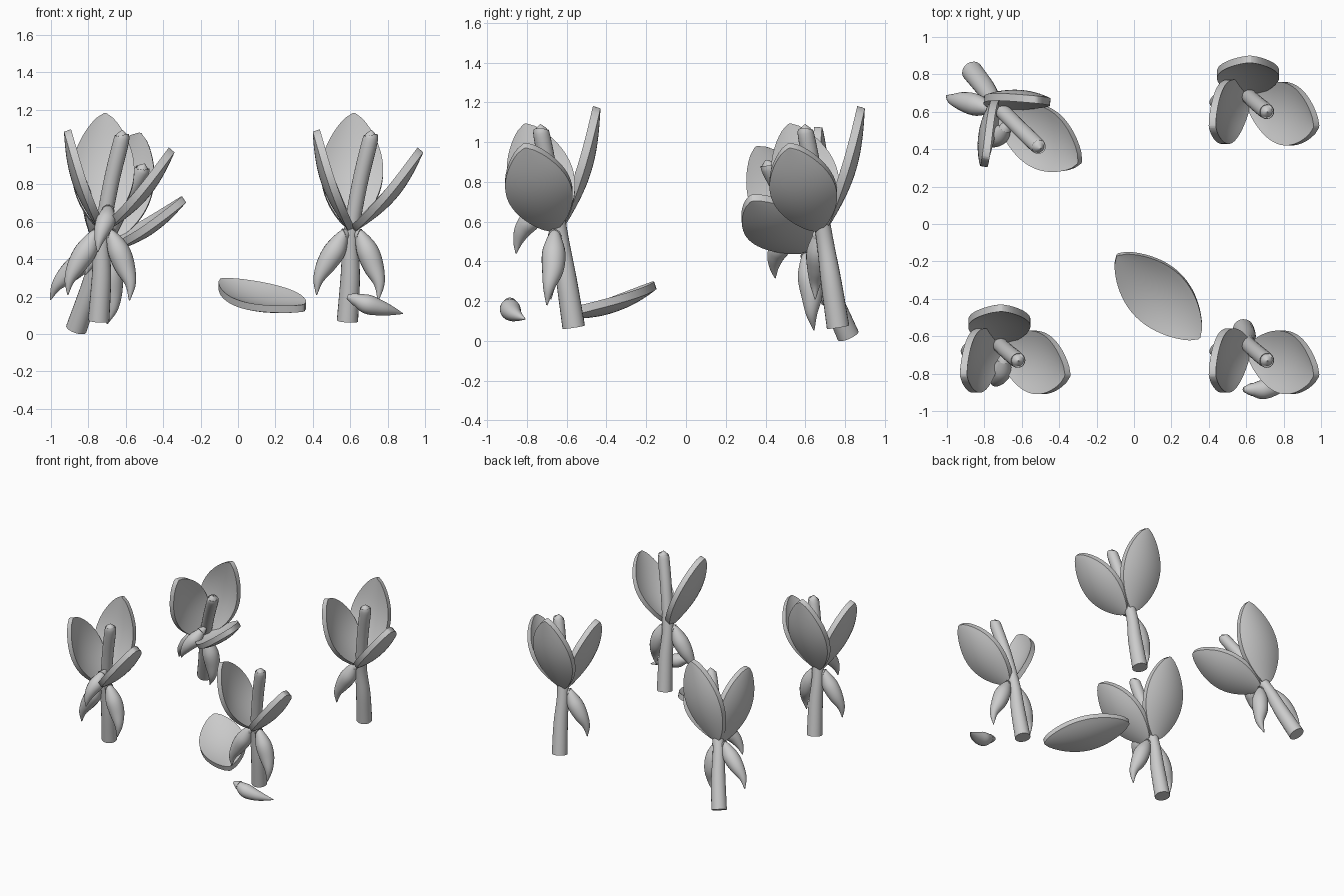
import bpy, bmesh, math
from mathutils import Vector, Matrix, Euler

cube = bpy.data.objects.get("Cube")
if cube:
    bpy.data.objects.remove(cube, do_unlink=True)

grey = bpy.data.materials.new("plain_grey")
grey.use_nodes = True
COLOR = (0.6, 0.6, 0.6, 1)
grey.diffuse_color = COLOR
grey.node_tree.nodes["Principled BSDF"].inputs["Base Color"].default_value = COLOR


def finish(name, bm, matrix):
    """Turn a bmesh into a smooth-shaded object with sharp rims."""
    bmesh.ops.recalc_face_normals(bm, faces=bm.faces)
    mesh = bpy.data.meshes.new(name)
    bm.to_mesh(mesh)
    bm.free()
    mesh.materials.append(grey)
    obj = bpy.data.objects.new(name, mesh)
    obj.matrix_world = matrix
    bpy.context.collection.objects.link(obj)
    bpy.ops.object.select_all(action="DESELECT")
    obj.select_set(True)
    bpy.context.view_layer.objects.active = obj
    bpy.ops.object.shade_smooth_by_angle(angle=math.radians(40))
    return obj


def smooth_path(points, steps=5):
    """Catmull-Rom through (x, y, z, radius) points."""
    pts = [Vector(p) for p in points]
    pts = [2 * pts[0] - pts[1]] + pts + [2 * pts[-1] - pts[-2]]
    out = []
    for a, b, c, d in zip(pts, pts[1:], pts[2:], pts[3:]):
        for i in range(steps):
            t = i / steps
            out.append(0.5 * (2 * b + (c - a) * t + (2 * a - 5 * b + 4 * c - d) * t ** 2
                              + (3 * b - a - 3 * c + d) * t ** 3))
    return out + [pts[-2]]


def tube(name, points, matrix, sides=20):
    """Round tube of varying radius along a path, capped at both ends."""
    path = smooth_path(points)
    bm = bmesh.new()
    rings = []
    side = Vector((1, 0.3, 0.2))
    for i, p in enumerate(path):
        ahead, behind = path[min(i + 1, len(path) - 1)], path[max(i - 1, 0)]
        axis = (ahead - behind).to_3d().normalized()
        side = (side - axis * side.dot(axis)).normalized()
        up = axis.cross(side)
        r = max(p[3], 0.002)
        angles = [2 * math.pi * k / sides for k in range(sides)]
        rings.append([bm.verts.new(p.to_3d() + r * (side * math.cos(a) + up * math.sin(a)))
                      for a in angles])
    for r0, r1 in zip(rings, rings[1:]):
        for k in range(sides):
            n = (k + 1) % sides
            bm.faces.new((r0[k], r0[n], r1[n], r1[k]))
    bm.faces.new(rings[0])
    bm.faces.new(rings[-1])
    return finish(name, bm, matrix)


def leaf(name, base, tip, across, matrix, half_width=0.16, thick=0.04):
    """Thick pointed leaf, cupped so its hollow faces axis x across."""
    base, tip, across = Vector(base), Vector(tip), Vector(across)
    axis = (tip - base).normalized()
    across = (across - axis * across.dot(axis)).normalized()
    normal = axis.cross(across)
    rows, cols = 24, 10
    bm = bmesh.new()
    grid = []
    for i in range(rows + 1):
        t = i / rows
        swell = math.sin(math.pi * t)
        half = half_width * max(swell, 0) ** 0.7 + 0.006
        row = []
        for j in range(cols + 1):
            v = 2 * j / cols - 1
            sag = (0.015 + 0.035 * (1 - v * v)) * swell
            row.append(bm.verts.new(base.lerp(tip, t) + across * v * half - normal * sag))
        grid.append(row)
    for r0, r1 in zip(grid, grid[1:]):
        for j in range(cols):
            bm.faces.new((r0[j], r0[j + 1], r1[j + 1], r1[j]))
    copy = bmesh.ops.extrude_face_region(bm, geom=bm.faces[:], use_keep_orig=True)
    moved = [g for g in copy["geom"] if isinstance(g, bmesh.types.BMVert)]
    bmesh.ops.translate(bm, verts=moved, vec=normal * thick)
    return finish(name, bm, matrix)


STEM = [(-0.015, 0.135, 0.07, 0.057), (0, 0.10, 0.3, 0.052), (0.005, 0.065, 0.53, 0.042),
        (0.05, 0.02, 0.8, 0.042), (0.105, -0.025, 1.03, 0.042),
        (0.11, -0.03, 1.065, 0.03), (0.113, -0.032, 1.09, 0.003)]

LEAVES = {  # base, tip, width direction
    "right": ((0.03, 0.03, 0.55), (0.39, -0.11, 0.97), (0, 1, 0)),
    "left": ((-0.01, 0.05, 0.55), (-0.20, -0.11, 1.08), (0, -1, 0)),
    "back": ((0, 0.08, 0.56), (0.02, 0.27, 1.17), (-1, 0, 0)),
}

FRUITS = {
    "right": [(0.02, 0.05, 0.54, 0.014), (0.05, 0.04, 0.53, 0.03), (0.09, 0.035, 0.45, 0.058),
              (0.125, 0.03, 0.36, 0.055), (0.155, 0.01, 0.27, 0.03), (0.15, 0, 0.18, 0.003)],
    "left": [(0, 0.05, 0.54, 0.014), (-0.035, 0.04, 0.53, 0.03), (-0.08, 0.035, 0.45, 0.058),
             (-0.13, 0.03, 0.37, 0.052), (-0.17, 0.02, 0.29, 0.028), (-0.18, 0.02, 0.21, 0.003)],
    "front": [(0.04, 0.01, 0.68, 0.014), (0.035, -0.03, 0.66, 0.03), (0.025, -0.08, 0.61, 0.052),
              (0.005, -0.12, 0.56, 0.044), (-0.012, -0.145, 0.50, 0.025),
              (-0.02, -0.155, 0.44, 0.003)],
}


def fruit(name, points, matrix):
    """Curved tapering fruit with a small cap where it hangs."""
    tube(name, points, matrix)
    a, b = Vector(points[0]), Vector(points[1])
    cap = [a, a.lerp(b, 0.6), b]
    for p, r in zip(cap, (0.012, 0.028, 0.036)):
        p[3] = r
    tube(name + "_cap", cap, matrix, 10)


def plant(name, matrix, leaves, fruits):
    tube(name + "_stem", STEM, matrix)
    for key in leaves:
        leaf(f"{name}_{key}_leaf", *LEAVES[key], matrix)
    for key in fruits:
        fruit(f"{name}_{key}_fruit", FRUITS[key], matrix)


# Four plants, one of them leaning
ALL = ("right", "left", "back")
place = Matrix.Translation
lean = Euler([math.radians(a) for a in (12, 17, -5.6)]).to_matrix().to_4x4()
plant("back_left_plant", place((-0.89, 0.7, -0.07)) @ lean, ALL, FRUITS)
plant("front_left_plant", place((-0.73, -0.7, 0)), ALL, FRUITS)
plant("back_right_plant", place((0.6, 0.63, 0)), ALL, ("left",))
plant("front_right_plant", place((0.6, -0.7, 0)), ("right", "left"), ("right", "left"))

# Fallen leaf and fruit
leaf("fallen_leaf", (0.35, -0.60, 0.12), (-0.09, -0.16, 0.26), (-1, 0, 0), Matrix())
fruit("fallen_fruit", [(0.585, -0.885, 0.20, 0.01), (0.63, -0.885, 0.185, 0.032),
                       (0.69, -0.885, 0.16, 0.052), (0.76, -0.87, 0.14, 0.042),
                       (0.82, -0.845, 0.125, 0.025), (0.88, -0.81, 0.11, 0.003)], Matrix())
